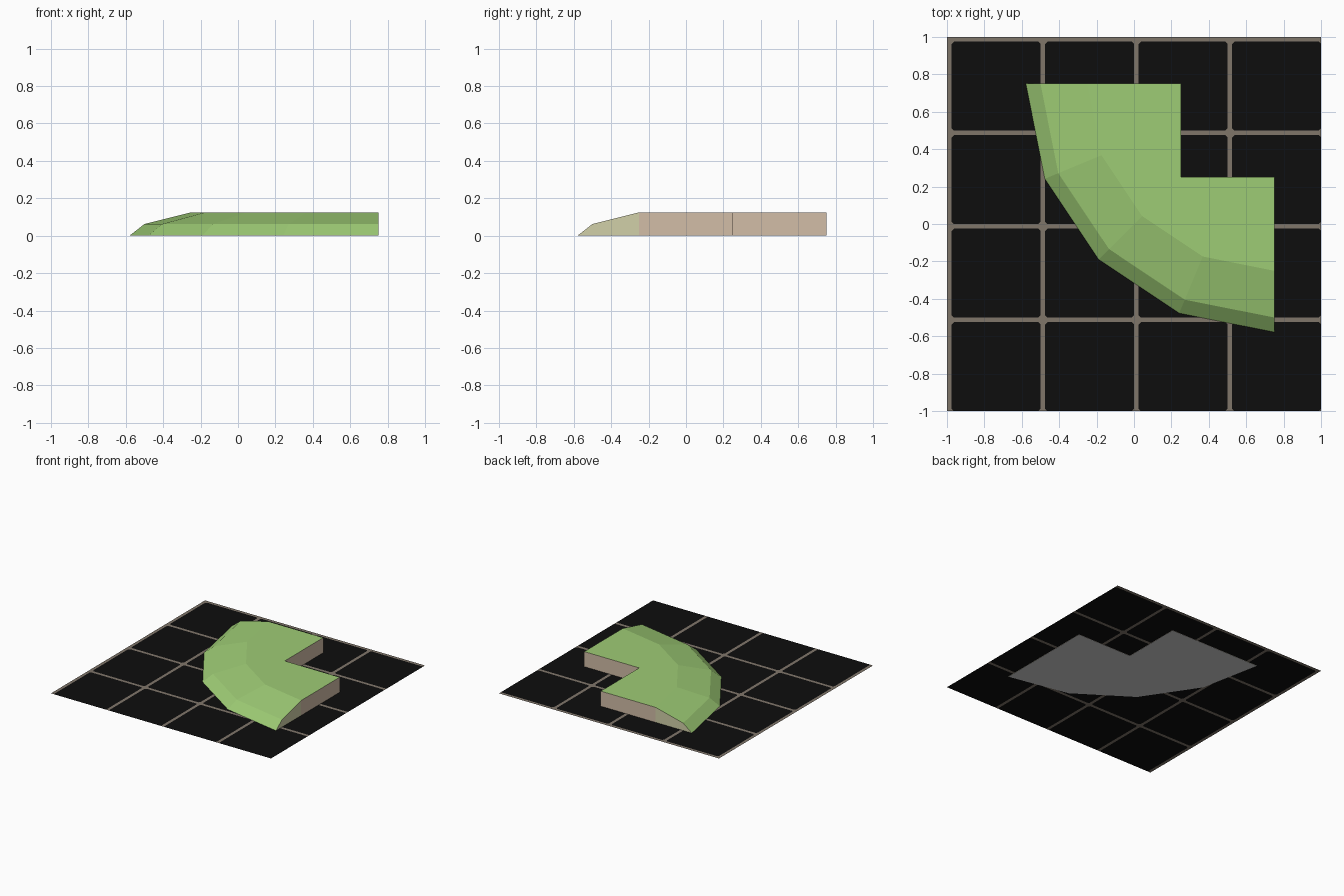
import bpy, bmesh, math

if "Cube" in bpy.data.objects:
    bpy.data.objects.remove(bpy.data.objects["Cube"])


def material(name, rgb):
    lin = [(c / 255 / 12.92) if c < 11 else ((c / 255 + 0.055) / 1.055) ** 2.4 for c in rgb]
    m = bpy.data.materials.new(name)
    m.diffuse_color = (*lin, 1)
    m.use_nodes = True
    m.node_tree.nodes["Principled BSDF"].inputs["Base Color"].default_value = m.diffuse_color
    return m


GRASS = material("grass green", (158, 204, 117))
EARTH = material("tan earth", (210, 189, 167))
BANK = material("pale olive", (209, 208, 168))
BASE = material("light grey", (208, 208, 208))
DARK = material("near black", (13, 13, 13))
LINE = material("grid taupe", (128, 118, 106))


def finish(bm, name, mats):
    me = bpy.data.meshes.new(name)
    bm.to_mesh(me)
    bm.free()
    for m in mats:
        me.materials.append(m)
    ob = bpy.data.objects.new(name, me)
    bpy.context.collection.objects.link(ob)
    return ob


# Ground sheet: 4 x 4 tiles, each with a line on its left and top edge
bm = bmesh.new()
W, S, C, Z = 0.025, 0.5, 0.012, 0.0015


def flat(points, index):
    bm.faces.new([bm.verts.new((x, y, Z)) for x, y in points]).material_index = index


for i in range(4):
    for j in range(4):
        x0, y0 = -1 + S * i, -1 + S * j
        a, b, c, d = x0 + W, x0 + S, y0, y0 + S - W
        flat([(x0, y0), (a, y0), (a, y0 + S), (x0, y0 + S)], 1)
        flat([(a, d), (b, d), (b, y0 + S), (a, y0 + S)], 1)
        octagon = []
        for px, py, sx, sy in ((a, c, 1, 1), (b, c, -1, 1), (b, d, -1, -1), (a, d, 1, -1)):
            p, q = (px, py + sy * C), (px + sx * C, py)
            pair = [p, q] if sx * sy > 0 else [q, p]
            octagon += pair
            flat([(px, py), pair[1], pair[0]], 1)
        flat(octagon, 0)
bmesh.ops.remove_doubles(bm, verts=bm.verts, dist=1e-5)
finish(bm, "ground_sheet", [DARK, LINE])

# Raised corner terrain: quarter-turn bank swept about (0.75, 0.75)
bm = bmesh.new()
profile = [(1.33, 0.0), (1.25, 0.0625), (1.0, 0.125)]
STEPS, P = 4, 0.75


def ring(r, z):
    angles = [math.pi / 2 * k / STEPS for k in range(STEPS + 1)]
    return [bm.verts.new((P - r * math.cos(t), P - r * math.sin(t), z)) for t in angles]


def face(verts, index):
    bm.faces.new(verts).material_index = index


rings = [ring(r, z) for r, z in profile]
for lo, hi in zip(rings, rings[1:]):
    for k in range(STEPS):
        face([lo[k], lo[k + 1], hi[k + 1], hi[k]], 0)

# Inner square notch, top and bottom
notch = [(0.75, 0.25), (0.25, 0.25), (0.25, 0.75)]
top = [bm.verts.new((x, y, 0.125)) for x, y in notch]
low = [bm.verts.new((x, y, 0)) for x, y in notch]
foot = [bm.verts.new((-0.25, 0.75, 0)), bm.verts.new((0.75, -0.25, 0))]
face(rings[2] + top, 0)
face((rings[0] + [foot[1]] + low + [foot[0]])[::-1], 3)
for k in range(2):
    face([low[k], low[k + 1], top[k + 1], top[k]], 1)

# End walls: tan block part and olive bank part
for k, n, f in ((0, 2, foot[0]), (STEPS, 0, foot[1])):
    face([f, low[n], top[n], rings[2][k]], 1)
    face([f, rings[2][k], rings[1][k], rings[0][k]], 2)
bmesh.ops.recalc_face_normals(bm, faces=bm.faces)
finish(bm, "corner_terrain", [GRASS, EARTH, BANK, BASE])
